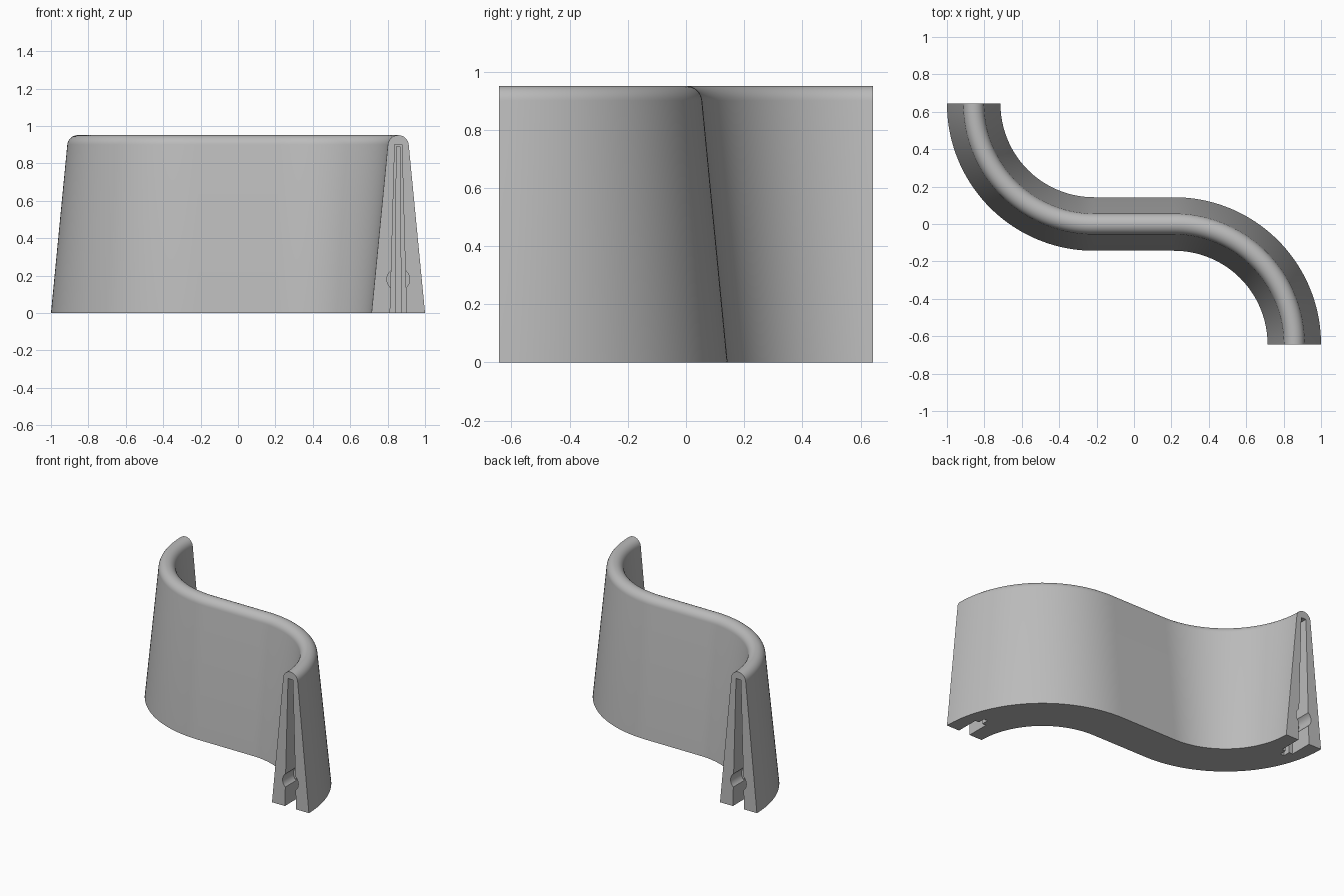
import bpy, bmesh, math
from mathutils import Vector

if "Cube" in bpy.data.objects:
    bpy.data.objects.remove(bpy.data.objects["Cube"], do_unlink=True)

RADIUS, ARC_X = 0.643, 0.214      # bend radius and bend centre offset
END_X = ARC_X + RADIUS
HALF_BASE, CAP_R, CAP_Z = 0.143, 0.056, 0.895

grey = bpy.data.materials.new("plain grey")
grey.use_nodes = True
grey.diffuse_color = (0.5, 0.5, 0.5, 1)
grey.node_tree.nodes["Principled BSDF"].inputs["Base Color"].default_value = (0.5, 0.5, 0.5, 1)


def loft(name, rings):
    """Skin a run of closed rings and cap both ends."""
    bm = bmesh.new()
    loops = [[bm.verts.new(p) for p in ring] for ring in rings]
    for a, b in zip(loops, loops[1:]):
        for i in range(len(a)):
            j = (i + 1) % len(a)
            bm.faces.new((a[i], a[j], b[j], b[i]))
    bm.faces.new(loops[0])
    bm.faces.new(loops[-1])
    bmesh.ops.recalc_face_normals(bm, faces=bm.faces)
    mesh = bpy.data.meshes.new(name)
    bm.to_mesh(mesh)
    bm.free()
    mesh.materials.append(grey)
    obj = bpy.data.objects.new(name, mesh)
    bpy.context.collection.objects.link(obj)
    return obj


# S-shaped path: quarter bend, straight, quarter bend (position and side direction)
path = []
STEPS = 40
for i in range(STEPS + 1):
    a = math.pi + math.pi / 2 * i / STEPS
    side = Vector((-math.cos(a), -math.sin(a), 0))
    path.append((Vector((-ARC_X, RADIUS, 0)) - side * RADIUS, side))
path += [(-p, s) for p, s in reversed(path)]

# Tapered wall section with a round top
lean = math.atan((HALF_BASE - CAP_R) / CAP_Z)
section = [(-HALF_BASE, 0), (HALF_BASE, 0)]
for i in range(17):
    a = lean + (math.pi - 2 * lean) * i / 16
    section.append((CAP_R * math.cos(a), CAP_Z + CAP_R * math.sin(a)))
wall = loft("curved_wall", [[p + s * u + Vector((0, 0, z)) for u, z in section] for p, s in path])


def slot(name, sign, half_low, half_high, depth, top):
    """Tapered upright slot cutter at one end of the wall."""
    def ring(z, half):
        return [Vector((sign * (END_X + dx), -sign * (RADIUS - dy), z))
                for dx, dy in ((-half, -0.05), (half, -0.05), (half, depth), (-half, depth))]
    return loft(name, [ring(-0.05, half_low), ring(top, half_high)])


def socket(name, sign):
    """Round socket cutter sunk into one end."""
    def ring(d):
        return [Vector((sign * (END_X + 0.061 * math.cos(t)), -sign * (RADIUS - d),
                        0.18 + 0.061 * math.sin(t)))
                for t in (math.tau * i / 32 for i in range(32))]
    return loft(name, [ring(-0.05), ring(0.12)])


# Connector slots and sockets, the same at both ends
cutters = []
for sign, label in ((1, "left"), (-1, "right")):
    cutters.append(slot(label + "_slot_cutter", sign, 0.045, 0.019, 0.16, 0.90))
    cutters.append(slot(label + "_inner_slot_cutter", sign, 0.015, 0.010, 0.21, 0.89))
    cutters.append(socket(label + "_socket_cutter", sign))
for cutter in cutters:
    cutter.hide_render = True
    mod = wall.modifiers.new(cutter.name, 'BOOLEAN')
    mod.operation, mod.solver, mod.object = 'DIFFERENCE', 'EXACT', cutter

# Bake the cuts, then drop the cutters
bpy.context.view_layer.update()
cut_mesh = bpy.data.meshes.new_from_object(wall.evaluated_get(bpy.context.evaluated_depsgraph_get()))
wall.modifiers.clear()
wall.data = cut_mesh
for cutter in cutters:
    bpy.data.objects.remove(cutter, do_unlink=True)

bpy.ops.object.select_all(action='DESELECT')
wall.select_set(True)
bpy.context.view_layer.objects.active = wall
bpy.ops.object.shade_smooth_by_angle(angle=math.radians(30))
